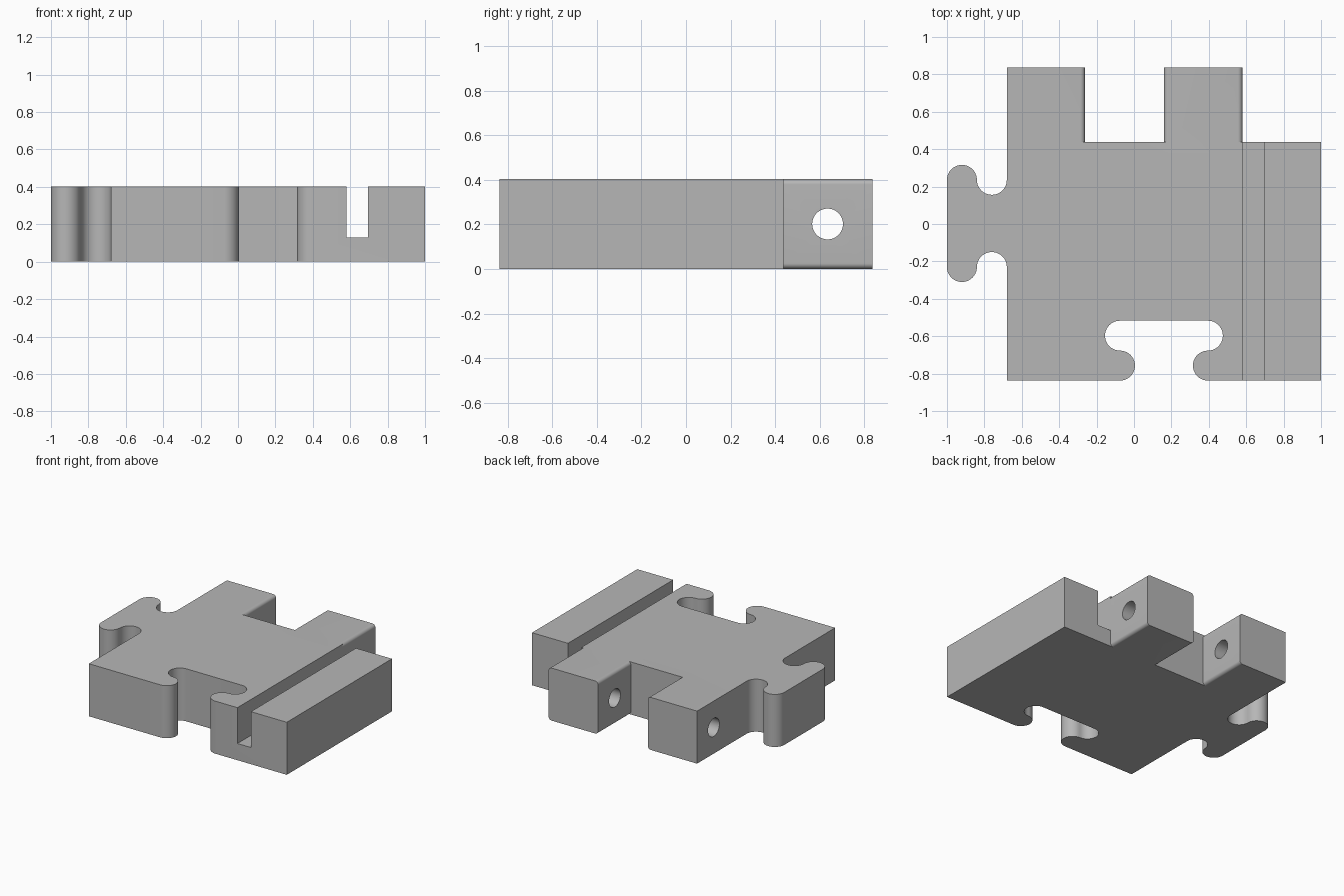
import bpy, bmesh
from math import cos, sin, radians
from mathutils import Matrix

if "Cube" in bpy.data.objects:
    bpy.data.objects.remove(bpy.data.objects["Cube"])

H = 0.403                       # plate thickness
LEFT, RIGHT = -0.68, 1.0        # plate sides
FRONT, BACK, TAB_BACK = -0.837, 0.438, 0.837
R = 0.08                        # radius of the interlocking curves
PLUG_Y, SOCKET_X = 0.003, 0.16  # centres of plug and socket
FILLET = 0.025

grey = bpy.data.materials.new("plain_grey")
grey.use_nodes = True
grey.diffuse_color = (0.47, 0.47, 0.47, 1)
grey.node_tree.nodes["Principled BSDF"].inputs["Base Color"].default_value = grey.diffuse_color


def arc(cx, cy, r, start, end, steps=20):
    angles = [radians(start + (end - start) * i / steps) for i in range(steps + 1)]
    return [(cx + r * cos(a), cy + r * sin(a)) for a in angles]


def add_object(name, bm):
    bmesh.ops.remove_doubles(bm, verts=bm.verts, dist=1e-5)
    bmesh.ops.recalc_face_normals(bm, faces=bm.faces)
    mesh = bpy.data.meshes.new(name)
    bm.to_mesh(mesh)
    bm.free()
    mesh.materials.append(grey)
    obj = bpy.data.objects.new(name, mesh)
    bpy.context.collection.objects.link(obj)
    return obj


def prism(name, points, axis):
    """Extrude a closed list of 3D points along axis."""
    bm = bmesh.new()
    face = bm.faces.new([bm.verts.new(p) for p in points])
    new = bmesh.ops.extrude_face_region(bm, geom=[face], use_keep_orig=True)["geom"]
    moved = [v for v in new if isinstance(v, bmesh.types.BMVert)]
    bmesh.ops.translate(bm, verts=moved, vec=axis)
    return add_object(name, bm)


def combine(target, tool, operation):
    tool.hide_render = True
    mod = target.modifiers.new(tool.name, "BOOLEAN")
    mod.operation, mod.solver, mod.object = operation, "EXACT", tool
    bpy.context.view_layer.objects.active = target
    bpy.ops.object.modifier_apply(modifier=mod.name)
    bpy.data.objects.remove(tool)


# Plug on the left edge: one half, then its mirror
half_plug = (arc(LEFT - R, PLUG_Y + 0.233, R, 0, -180)
             + arc(LEFT - 3 * R, PLUG_Y + 0.233, R, 0, 180))
plug = half_plug + [(x, 2 * PLUG_Y - y) for x, y in reversed(half_plug)]

# Socket in the front edge: one half, then its mirror
lip_x = SOCKET_X - 0.235
half_socket = (arc(lip_x, FRONT + R, R, -90, 90)
               + arc(lip_x, FRONT + 3 * R, R, 270, 90))
socket = half_socket + [(2 * SOCKET_X - x, y) for x, y in reversed(half_socket)]

# Plate with plug and socket
outline = ([(LEFT, FRONT)] + socket + [(RIGHT, FRONT), (RIGHT, BACK), (LEFT, BACK)] + plug)
plate = prism("puzzle_plate", [(x, y, 0) for x, y in outline], (0, 0, H))


def tab(name, x0, x1, r0, r1):
    """Hinge tab whose left and right long edges are rounded by r0 and r1."""
    profile = []
    for x, z, r, start in ((x0 + r0, r0, r0, 180), (x1 - r1, r1, r1, 270),
                           (x1 - r1, H - r1, r1, 0), (x0 + r0, H - r0, r0, 90)):
        profile += arc(x, z, r, start, start + 90, 8) if r else [(x, z)]
    overlap = 0.1
    return prism(name, [(x, BACK - overlap, z) for x, z in profile],
                 (0, TAB_BACK - BACK + overlap, 0))


combine(plate, tab("outer_hinge_tab", LEFT, -0.262, 0, FILLET), "UNION")
combine(plate, tab("inner_hinge_tab", 0.16, 0.58, FILLET, FILLET), "UNION")

# Slot along the right side
slot = [(0.581, -1, 0.128), (0.695, -1, 0.128), (0.695, -1, 0.6), (0.581, -1, 0.6)]
combine(plate, prism("slot_cutter", slot, (0, 2, 0)), "DIFFERENCE")

# Pin hole through both tabs
bm = bmesh.new()
bmesh.ops.create_cone(bm, cap_ends=True, segments=48, radius1=0.069, radius2=0.069, depth=3,
                      matrix=Matrix.Translation((0, 0.635, H / 2)) @ Matrix.Rotation(radians(90), 4, "Y"))
combine(plate, add_object("pin_hole_cutter", bm), "DIFFERENCE")

# Smooth the curves, keep the corners sharp
bpy.ops.object.select_all(action="DESELECT")
plate.select_set(True)
bpy.context.view_layer.objects.active = plate
bpy.ops.object.shade_smooth_by_angle(angle=radians(30))
